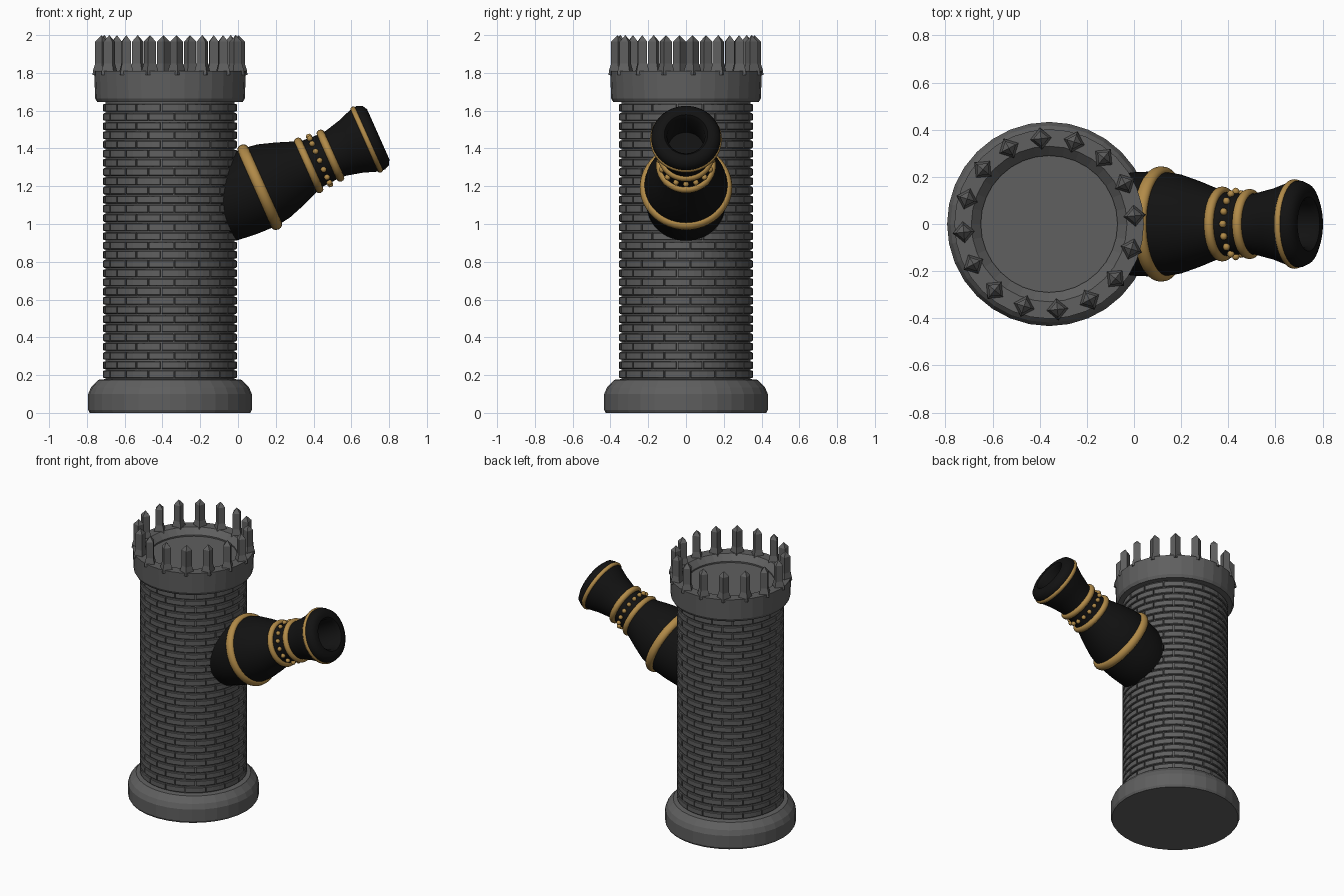
import bpy, bmesh, math
from mathutils import Matrix, Vector

if "Cube" in bpy.data.objects:
    bpy.data.objects.remove(bpy.data.objects["Cube"])

CX = -0.36  # tower axis


def mat(name, rgb):
    m = bpy.data.materials.new(name)
    m.diffuse_color = (*rgb, 1)
    m.use_nodes = True
    m.node_tree.nodes["Principled BSDF"].inputs["Base Color"].default_value = m.diffuse_color
    return m


STONE = mat("grey stone", (0.115, 0.115, 0.115))
IRON = mat("black iron", (0.006, 0.006, 0.006))
GOLD = mat("gold", (0.44, 0.255, 0.065))


def finish(name, bm, material, matrix, smooth=None):
    bmesh.ops.recalc_face_normals(bm, faces=bm.faces)
    me = bpy.data.meshes.new(name)
    bm.to_mesh(me)
    bm.free()
    ob = bpy.data.objects.new(name, me)
    bpy.context.collection.objects.link(ob)
    me.materials.append(material)
    ob.matrix_world = matrix
    if smooth:
        bpy.ops.object.select_all(action='DESELECT')
        ob.select_set(True)
        bpy.context.view_layer.objects.active = ob
        bpy.ops.object.shade_smooth_by_angle(angle=math.radians(smooth))
    return ob


def lathe(name, profile, material, matrix, sides=32, smooth=None, closed=False):
    """Spin (radius, height) points around the local z axis."""
    bm = bmesh.new()
    rings = []
    for r, z in profile:
        if r == 0:
            rings.append([bm.verts.new((0, 0, z))] * sides)
        else:
            rings.append([bm.verts.new((r * math.cos(a), r * math.sin(a), z))
                          for a in (2 * math.pi * i / sides for i in range(sides))])
    pairs = list(zip(rings, rings[1:]))
    if closed:
        pairs.append((rings[-1], rings[0]))
    for a, b in pairs:
        for i in range(sides):
            j = (i + 1) % sides
            loop = list(dict.fromkeys((a[i], a[j], b[j], b[i])))
            bm.faces.new(loop)
    return finish(name, bm, material, matrix, smooth)


TOWER = Matrix.Translation((CX, 0, 0))

# Base, wall core and crown
lathe("tower_base", [(0, 0), (0.425, 0), (0.433, 0.015), (0.433, 0.10), (0.418, 0.135),
                     (0.38, 0.175), (0.33, 0.18), (0, 0.18)], STONE, TOWER)
lathe("wall_core", [(0, 0.15), (0.342, 0.15), (0.342, 1.67), (0, 1.67)], STONE, TOWER, 64)
lathe("tower_crown", [(0, 1.645), (0.385, 1.645), (0.396, 1.665), (0.402, 1.81), (0.33, 1.81),
                      (0.29, 1.77), (0.29, 1.76), (0, 1.76)], STONE, TOWER)

# Brick courses in running bond
bm = bmesh.new()
ROWS, PER_ROW = 30, 16
step, height = 2 * math.pi / PER_ROW, 1.46 / ROWS
for row in range(ROWS):
    z0 = 0.18 + row * height + 0.004
    z1 = z0 + height - 0.008
    for k in range(PER_ROW):
        start = -math.pi / 2 + math.radians(3.5) + (k + row % 2 / 2) * step
        gap = 0.012
        sections = []
        for s in range(4):
            a = start + gap + (step - 2 * gap) * s / 3
            c = Vector((math.cos(a), math.sin(a), 0))
            sections.append([bm.verts.new(c * r + Vector((0, 0, z))) for r, z in
                             ((0.335, z0), (0.350, z0), (0.354, z0 + 0.004),
                              (0.354, z1 - 0.004), (0.350, z1), (0.335, z1))])
        for p, q in zip(sections, sections[1:]):
            for i in range(5):
                bm.faces.new((p[i], q[i], q[i + 1], p[i + 1]))
        bm.faces.new(sections[0])
        bm.faces.new(sections[-1])
finish("wall_bricks", bm, STONE, TOWER)

# Pointed posts around the crown
for i in range(16):
    a = math.radians(5.5 + 22.5 * i)
    place = (Matrix.Translation((CX + 0.364 * math.cos(a), 0.364 * math.sin(a), 0))
             @ Matrix.Rotation(a, 4, 'Z'))
    lathe("crown_post", [(0, 1.79), (0.048, 1.79), (0.045, 1.815), (0.034, 1.85), (0.034, 1.965),
                         (0, 2.0)], STONE, place, 4)

# Cannon: local z runs along the barrel, origin at the widest band
TILT = math.radians(24)
CANNON = Matrix.Translation((0.115, 0, 1.195)) @ Matrix.Rotation(math.pi / 2 - TILT, 4, 'Y')
lathe("cannon_barrel", [(0, -0.35), (0.10, -0.335), (0.17, -0.295), (0.208, -0.23), (0.22, -0.12),
                        (0.224, 0), (0.212, 0.08), (0.183, 0.17), (0.145, 0.27), (0.133, 0.31),
                        (0.128, 0.40), (0.130, 0.44), (0.152, 0.53), (0.181, 0.61), (0.184, 0.645),
                        (0.172, 0.672), (0.145, 0.687), (0.115, 0.685), (0.10, 0.665),
                        (0.095, 0.50), (0, 0.50)], IRON, CANNON, 48, 40)


def band(name, t, radius, half_width, thickness):
    ring = [(radius + thickness * math.cos(b), t + half_width * math.sin(b))
            for b in (2 * math.pi * i / 12 for i in range(12))]
    lathe(name, ring, GOLD, CANNON, 48, 60, closed=True)


band("breech_band", 0.0, 0.221, 0.03, 0.024)
band("rear_collar_band", 0.284, 0.14, 0.021, 0.019)
band("front_collar_band", 0.41, 0.13, 0.021, 0.019)
band("muzzle_band", 0.62, 0.18, 0.014, 0.010)

# Studs between the collar bands
bm = bmesh.new()
for i in range(16):
    a = 2 * math.pi * i / 16
    bmesh.ops.create_icosphere(bm, subdivisions=2, radius=0.016, matrix=Matrix.Translation(
        (0.138 * math.cos(a), 0.138 * math.sin(a), 0.347)))
finish("collar_studs", bm, GOLD, CANNON, 60)
